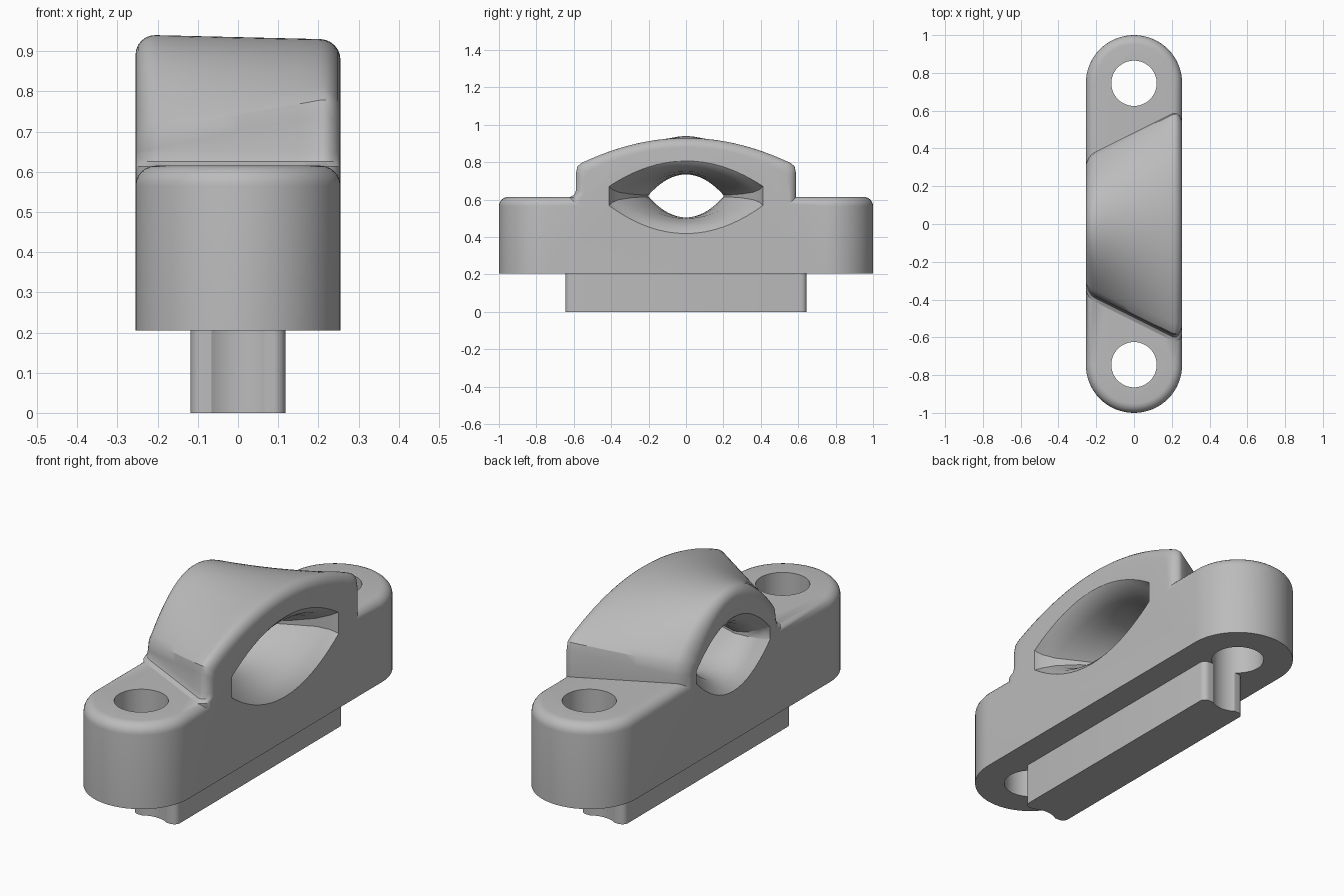
import bpy, bmesh
from math import sin, cos, pi

cube = bpy.data.objects.get("Cube")
if cube:
    bpy.data.objects.remove(cube, do_unlink=True)

HALF_W, DECK, UNDER, HOLE_Y, ROUND = 0.255, 0.615, 0.205, 0.745, 0.05

grey = bpy.data.materials.new("plain_grey")
grey.use_nodes = True
colour = (0.5, 0.5, 0.5, 1)
grey.diffuse_color = colour
grey.node_tree.nodes["Principled BSDF"].inputs["Base Color"].default_value = colour


def loft(name, rings):
    """Closed solid skinned through rings that share one point count."""
    bm = bmesh.new()
    loops = [[bm.verts.new(p) for p in ring] for ring in rings]
    n = len(loops[0])
    for a, b in zip(loops, loops[1:]):
        for i in range(n):
            j = (i + 1) % n
            bm.faces.new((a[i], a[j], b[j], b[i]))
    bm.faces.new(loops[0])
    bm.faces.new(loops[-1])
    bmesh.ops.recalc_face_normals(bm, faces=bm.faces)
    mesh = bpy.data.meshes.new(name)
    bm.to_mesh(mesh)
    bm.free()
    obj = bpy.data.objects.new(name, mesh)
    bpy.context.collection.objects.link(obj)
    mesh.materials.append(grey)
    return obj


def combine(body, tool, operation):
    mod = body.modifiers.new(operation.lower(), 'BOOLEAN')
    mod.operation, mod.object, mod.solver = operation, tool, 'EXACT'
    bpy.context.view_layer.objects.active = body
    bpy.ops.object.modifier_apply(modifier=mod.name)
    bpy.data.objects.remove(tool, do_unlink=True)


def capsule(radius, half_len, z, steps=32):
    """Outline with two half-circle ends along y."""
    ring = []
    for side in (1, -1):
        for i in range(steps + 1):
            a = pi * i / steps
            ring.append((side * radius * cos(a), side * (half_len + radius * sin(a)), z))
    return ring


def quarter(steps=6):
    """Pairs (inset, advance) along a quarter round."""
    return [(ROUND * (1 - cos(pi / 2 * i / steps)), ROUND * sin(pi / 2 * i / steps))
            for i in range(steps + 1)]


# Base plate with a rounded top edge
rings = [capsule(HALF_W, HOLE_Y, UNDER)]
rings += [capsule(HALF_W - d, HOLE_Y, DECK - ROUND + up) for d, up in quarter()]
body = loft("cable_clamp_body", rings)


# Arch, narrow at -x and wide at +x, with rounded rims
def arch_ring(x, inset):
    w = min(0.485 + 0.5 * x, 0.59) - inset
    shoulder = 0.74 + 0.2 * x - inset
    crown = 0.935 - 0.024 * x - inset
    wall = max(shoulder - 0.04, 0.652)
    corner = w - 0.03

    def roof(y):
        return shoulder + (crown - shoulder) * (1 - (y / w) ** 2)

    side = [(w, wall), (w - 0.008, (wall + roof(corner)) / 2 + 0.01)]
    pts = [(w, 0.4)] + side
    pts += [(corner * (1 - i / 16), roof(corner * (1 - i / 16))) for i in range(33)]
    pts += [(-y, z) for y, z in reversed(side)]
    # small fillet at the front foot only
    pts += [(-w, 0.648), (-w - 0.01, 0.626), (-w - 0.035, 0.613), (-w - 0.035, 0.4)]
    return [(x, y, z) for y, z in pts]


rim = quarter()
rings = [arch_ring(-HALF_W + ROUND - a, d) for d, a in reversed(rim)]
rings += [arch_ring(-0.205 + 0.41 * i / 8, 0) for i in range(1, 8)]
rings += [arch_ring(HALF_W - ROUND + a, d) for d, a in rim]
combine(body, loft("arch", rings), 'UNION')


# Flared cable passage: x, half width, top, bottom, height of the end walls
def passage_ring(x, half, top, bottom, tall):
    mid, n = 0.62, 24
    ys = [half * cos(pi * i / n) for i in range(n + 1)]
    hi, lo = mid + tall / 2, mid - tall / 2
    upper = [(x, y, hi + (top - hi) * (1 - (y / half) ** 2)) for y in ys]
    lower = [(x, y, lo - (lo - bottom) * (1 - (y / half) ** 2)) for y in reversed(ys)]
    return upper + lower


stations = [
    (-0.27, 0.295, 0.82, 0.43, 0.06),
    (-0.25, 0.28, 0.80, 0.45, 0.06),
    (-0.22, 0.245, 0.765, 0.475, 0.04),
    (-0.18, 0.215, 0.743, 0.495, 0.02),
    (-0.12, 0.20, 0.735, 0.505, 0.01),
    (-0.04, 0.225, 0.735, 0.505, 0.01),
    (0.08, 0.295, 0.738, 0.50, 0.02),
    (0.17, 0.36, 0.75, 0.48, 0.04),
    (0.22, 0.395, 0.77, 0.455, 0.07),
    (0.25, 0.41, 0.80, 0.425, 0.10),
    (0.27, 0.415, 0.83, 0.40, 0.11),
]
combine(body, loft("passage_cutter", [passage_ring(*s) for s in stations]), 'DIFFERENCE')


# Locating rail below, with rounded upright corners
def rail_ring(z, half_x=0.118, half_y=0.645, r=0.03):
    ring = []
    for k, (sx, sy) in enumerate(((1, 1), (-1, 1), (-1, -1), (1, -1))):
        for i in range(7):
            a = pi / 2 * (k + i / 6)
            ring.append((sx * (half_x - r) + r * cos(a), sy * (half_y - r) + r * sin(a), z))
    return ring


combine(body, loft("rail", [rail_ring(0), rail_ring(UNDER + 0.05)]), 'UNION')

# Screw holes, which also scoop the ends of the rail
for side in (1, -1):
    circle = [(0.12 * cos(pi * i / 24), side * HOLE_Y + 0.12 * sin(pi * i / 24))
              for i in range(48)]
    cutter = loft("hole_cutter", [[(x, y, z) for x, y in circle] for z in (-0.1, 0.8)])
    combine(body, cutter, 'DIFFERENCE')

bpy.ops.object.select_all(action='DESELECT')
body.select_set(True)
bpy.context.view_layer.objects.active = body
bpy.ops.object.shade_smooth_by_angle(angle=pi / 6)
